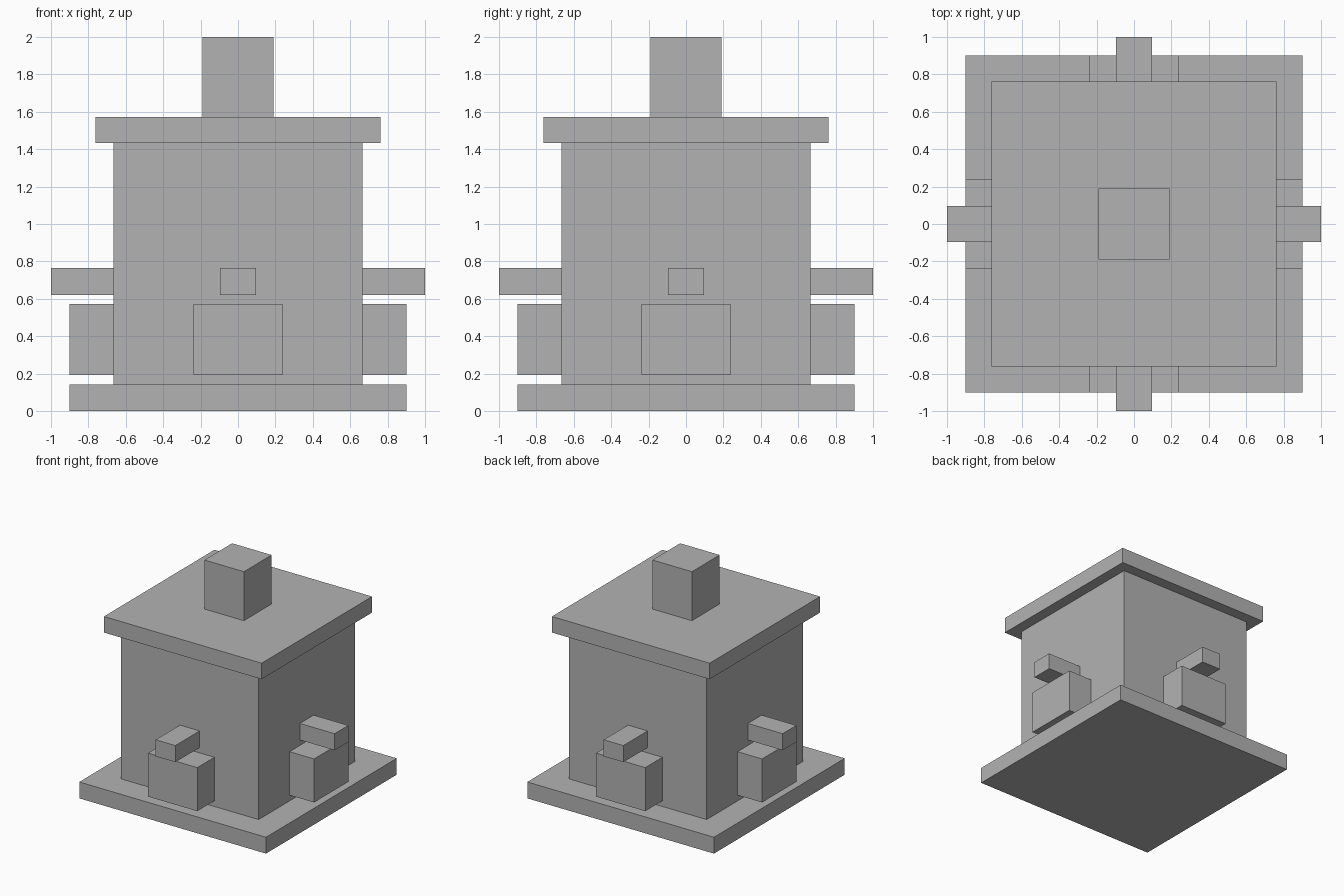
import bpy
import math
from mathutils import Matrix, Vector

cube = bpy.data.objects.get("Cube")
if cube:
    bpy.data.objects.remove(cube, do_unlink=True)

# Single plain material
grey = bpy.data.materials.new("plain grey")
grey.use_nodes = True
colour = (0.45, 0.45, 0.45, 1)
grey.diffuse_color = colour
grey.node_tree.nodes["Principled BSDF"].inputs["Base Color"].default_value = colour


def box(name, low, high, turn=0):
    """Box between two corners, turned about the model's vertical axis."""
    low, high = Vector(low), Vector(high)
    bpy.ops.mesh.primitive_cube_add(size=1)
    obj = bpy.context.object
    obj.name = name
    size = Matrix.Diagonal((*(high - low), 1))
    obj.data.transform(Matrix.Translation((low + high) / 2) @ size)
    obj.data.transform(Matrix.Rotation(turn, 4, "Z"))
    obj.data.materials.append(grey)
    return obj


def square_block(name, half, bottom, top):
    return box(name, (-half, -half, bottom), (half, half, top))


# Stacked main parts
WALL = 0.665
square_block("base_slab", 0.902, 0, 0.143)
square_block("main_body", WALL, 0.143, 1.432)
square_block("roof_slab", 0.762, 1.432, 1.572)
square_block("chimney", 0.191, 1.572, 2)

# A large block with a small ledge above it on every side
for i, side in enumerate(("front", "left", "back", "right")):
    turn = i * math.pi / 2
    box(side + "_block", (-0.238, -0.902, 0.193), (0.238, -WALL, 0.573), turn)
    box(side + "_ledge", (-0.095, -1, 0.62), (0.095, -WALL, 0.765), turn)
